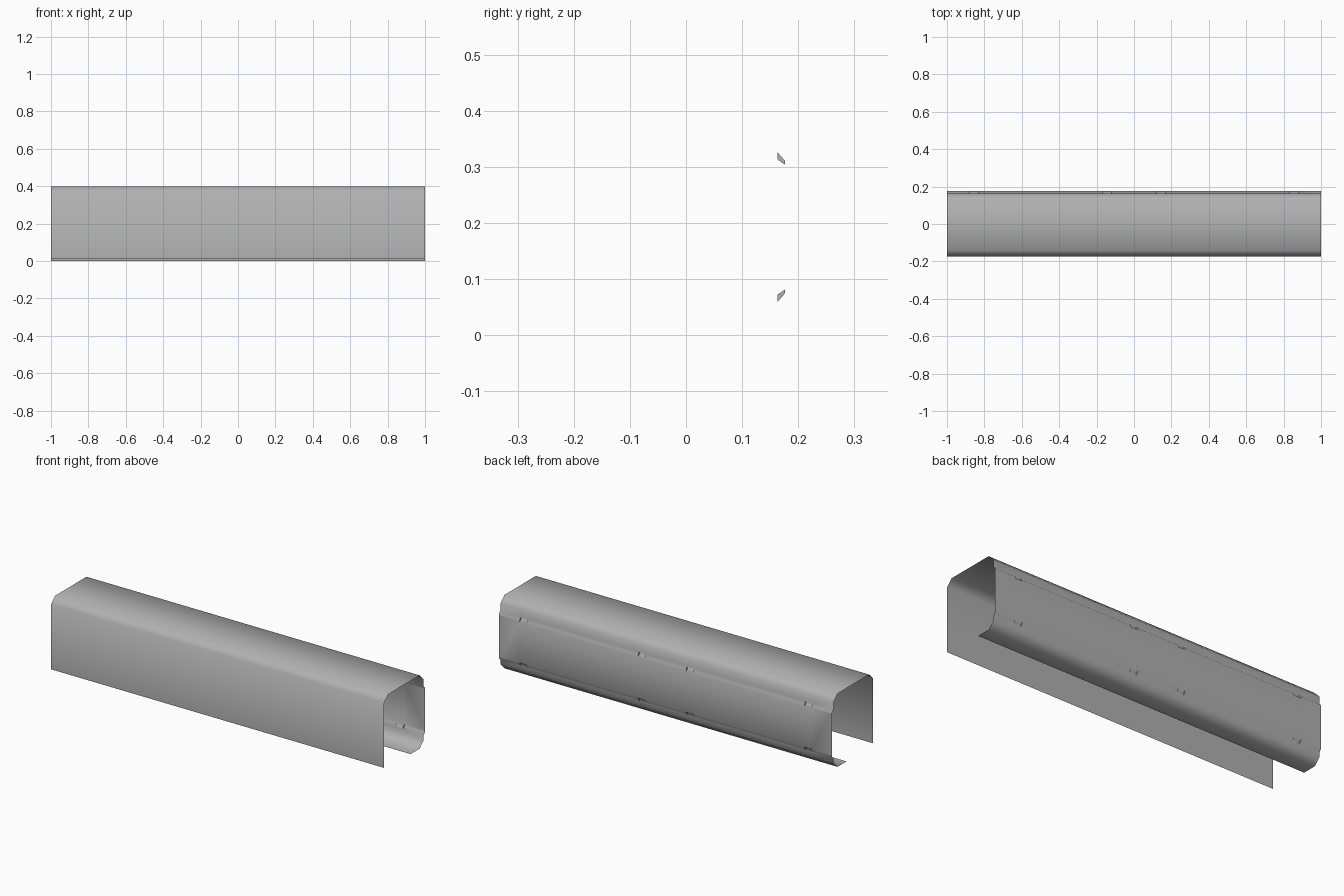
import bpy, bmesh
from math import sin, cos, radians

if "Cube" in bpy.data.objects:
    bpy.data.objects.remove(bpy.data.objects["Cube"])

FRONT, WALL, PANEL = -0.175, 0.163, 0.176   # y of front sheet, back wall, raised panel
TOP, R, SEG = 0.398, 0.034, 1               # height, corner size, corner segments
MID = 0.1925                                # z the raised panel is mirrored about
NOTCHES, HALF = (-0.855, -0.145, 0.145, 0.855), 0.021


def arc(cy, cz, start, end):
    """Corner points in the y-z plane."""
    angles = [radians(start + (end - start) * i / SEG) for i in range(SEG + 1)]
    return [(cy + R * cos(a), cz + R * sin(a)) for a in angles]


def flip(p):
    return (p[0], 2 * MID - p[1])


# Panel step: A-B is the normal ramp, C-D the ramp inside a notch
A, B, C, D = (WALL, 0.326), (PANEL, 0.311), (WALL, 0.313), (PANEL, 0.304)


def profile(step):
    """Open cross-section from the front hem, over the top, to the bottom lip."""
    upper = [A, step, D]
    return ([(FRONT, 0.012)] + arc(FRONT + R, TOP - R, 180, 90)
            + arc(WALL - R, TOP - R, 90, 0) + upper
            + [flip(p) for p in reversed(upper)]
            + arc(WALL - R, R, 0, -90) + [(0.052, 0.0)])


bm = bmesh.new()


def face(points):
    bm.faces.new([bm.verts.new(p) for p in points])


# Sheet, in strips along x that alternate plain and notched
xs = [-1.0] + [c + s * HALF for c in NOTCHES for s in (-1, 1)] + [1.0]
for i, (x0, x1) in enumerate(zip(xs, xs[1:])):
    pts = profile(C if i % 2 else B)
    for p, q in zip(pts, pts[1:]):
        face([(x0, *p), (x1, *p), (x1, *q), (x0, *q)])

# Notch end walls
for i, x in enumerate(xs[1:-1]):
    quad = [A, B, D, C]
    upper = quad if i % 2 else quad[::-1]
    face([(x, *p) for p in upper])
    face([(x, *flip(p)) for p in reversed(upper)])

bmesh.ops.remove_doubles(bm, verts=bm.verts, dist=1e-5)
mesh = bpy.data.meshes.new("folded_cover")
bm.to_mesh(mesh)
bm.free()
cover = bpy.data.objects.new("folded_cover", mesh)
bpy.context.collection.objects.link(cover)

# Dark grey metal
metal = bpy.data.materials.new("dark_grey_metal")
metal.diffuse_color = (0.44, 0.44, 0.44, 1)
metal.use_nodes = True
metal.node_tree.nodes["Principled BSDF"].inputs["Base Color"].default_value = metal.diffuse_color
mesh.materials.append(metal)

# Soft bends, crisp notch walls
bpy.context.view_layer.objects.active = cover
cover.select_set(True)
bpy.ops.object.shade_smooth_by_angle(angle=radians(60))
